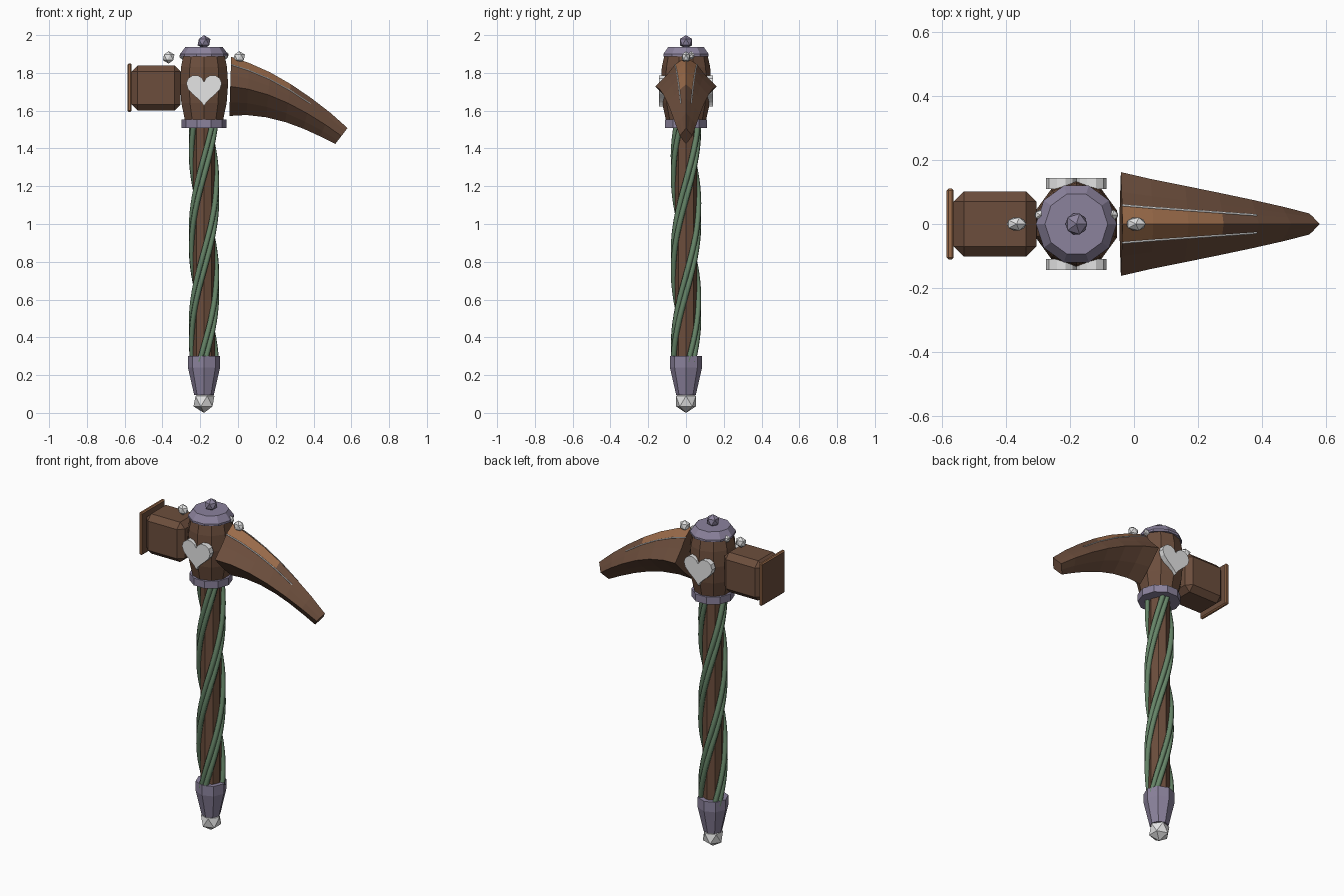
import bpy, bmesh, math
from mathutils import Matrix, Vector

if "Cube" in bpy.data.objects:
    bpy.data.objects.remove(bpy.data.objects["Cube"])

AXIS = -0.18  # x of the handle's centre line


def material(name, rgb):
    m = bpy.data.materials.new(name)
    m.use_nodes = True
    m.diffuse_color = (*rgb, 1)
    m.node_tree.nodes["Principled BSDF"].inputs["Base Color"].default_value = (*rgb, 1)
    return m


wood = material("brown wood", (0.15, 0.076, 0.046))
copper = material("light copper brown", (0.32, 0.145, 0.067))
metal = material("purple grey metal", (0.26, 0.225, 0.335))
vine_green = material("vine green", (0.13, 0.23, 0.135))
silver = material("silver", (0.78, 0.78, 0.78))


def finish(name, bm, *mats):
    bmesh.ops.recalc_face_normals(bm, faces=bm.faces)
    me = bpy.data.meshes.new(name)
    bm.to_mesh(me)
    bm.free()
    for m in mats:
        me.materials.append(m)
    ob = bpy.data.objects.new(name, me)
    bpy.context.collection.objects.link(ob)
    return ob


def loft(bm, rings):
    """Skin a list of point rings and cap both ends."""
    loops = [[bm.verts.new(p) for p in ring] for ring in rings]
    n = len(loops[0])
    faces = []
    for a, b in zip(loops, loops[1:]):
        for i in range(n):
            j = (i + 1) % n
            faces.append((i, bm.faces.new((a[i], a[j], b[j], b[i]))))
    bm.faces.new(loops[0])
    bm.faces.new(loops[-1])
    return faces


def turned(name, profile, sides, mat, turn=0.0):
    """Faceted turned part from (radius, height) pairs."""
    bm = bmesh.new()
    angles = [math.tau * (i + turn) / sides for i in range(sides)]
    loft(bm, [[(AXIS + r * math.cos(a), r * math.sin(a), z) for a in angles]
              for r, z in profile])
    return finish(name, bm, mat)


def gem(name, centre, scale, mat):
    bm = bmesh.new()
    bmesh.ops.create_icosphere(bm, subdivisions=1, radius=1,
                               matrix=Matrix.LocRotScale(Vector(centre), None, Vector(scale)))
    return finish(name, bm, mat)


def beveled_box(centre, size, bevel):
    bm = bmesh.new()
    bmesh.ops.create_cube(bm, size=1, matrix=Matrix.LocRotScale(Vector(centre), None, Vector(size)))
    bmesh.ops.bevel(bm, geom=bm.edges[:], offset=bevel, segments=1, affect='EDGES')
    return bm


def tube(name, points, radius, mat):
    cu = bpy.data.curves.new(name, 'CURVE')
    cu.dimensions = '3D'
    cu.bevel_depth = radius
    cu.bevel_resolution = 1
    cu.use_fill_caps = True
    sp = cu.splines.new('POLY')
    sp.points.add(len(points) - 1)
    for p, co in zip(sp.points, points):
        p.co = (*co, 1)
    cu.materials.append(mat)
    bpy.context.collection.objects.link(bpy.data.objects.new(name, cu))


# Handle, ferrule, barrel and collars
turned("handle", [(0.058, 0.2), (0.058, 1.56)], 8, wood)
turned("ferrule", [(0.052, 0.095), (0.085, 0.24), (0.085, 0.3), (0.06, 0.3)], 8, metal)
turned("head_barrel", [(0.104, 1.54), (0.126, 1.64), (0.134, 1.74), (0.128, 1.83), (0.114, 1.895)],
       10, wood, 0.5)
turned("lower_collar", [(0.118, 1.508), (0.118, 1.552)], 10, metal)
turned("top_cap", [(0.126, 1.888), (0.126, 1.9), (0.098, 1.938)], 10, metal)

# Gems and studs
gem("top_knob", (AXIS, 0, 1.963), (0.038, 0.038, 0.037), metal)
gem("pommel_gem", (AXIS, 0, 0.062), (0.062, 0.062, 0.062), silver)
for name, x, side in (("hammer", -0.367, -1), ("claw", 0.006, 1)):
    gem(name + "_stud", (x, 0, 1.882), (0.034, 0.024, 0.033), silver)
    gem(name + "_cap_stud", (AXIS + side * 0.112, 0.028, 1.892), (0.021, 0.018, 0.022), silver)

# Three twin-stemmed vines wound around the handle
for k in range(3):
    for stem, offset in (("a", -0.21), ("b", 0.21)):
        path = []
        for i in range(31):
            z = 0.27 + 1.26 * i / 30
            a = math.tau * ((z - 1.18) / 1.5 + k / 3) + offset
            path.append((AXIS + 0.066 * math.cos(a), 0.066 * math.sin(a), z))
        tube(f"vine_{k + 1}{stem}", path, 0.015, vine_green)

# Hammer block, and its striking plate with a lighter rim
finish("hammer_block", beveled_box((-0.434, 0, 1.72), (0.258, 0.204, 0.24), 0.032), wood)
bm = beveled_box((-0.574, 0, 1.722), (0.022, 0.222, 0.256), 0.006)
for face in bm.faces:
    face.material_index = 0 if abs(face.normal.x) > 0.9 else 1
finish("hammer_plate", bm, wood, copper)

# Heart badges on both sides
for name, side in (("front_heart", -1), ("back_heart", 1)):
    bm = bmesh.new()
    outline = []
    for i in range(24):
        t = math.tau * i / 24
        h = 13 * math.cos(t) - 5 * math.cos(2 * t) - 2 * math.cos(3 * t) - math.cos(4 * t)
        outline.append((AXIS + 0.094 * math.sin(t) ** 3, 1.72 + 0.0058 * h))
    loft(bm, [[(x, side * y, z) for x, z in outline] for y in (0.11, 0.143)])
    finish(name, bm, silver)

# Curved claw: x, z of the top ridge, then x, z of the bottom ridge
stations = [(-0.036, 1.885, -0.046, 1.572), (0.06, 1.852, 0.045, 1.577),
            (0.17, 1.803, 0.15, 1.565), (0.28, 1.74, 0.25, 1.54),
            (0.39, 1.665, 0.345, 1.505), (0.49, 1.588, 0.435, 1.464),
            (0.58, 1.508, 0.515, 1.424)]
rings = []
for i, (xt, zt, xb, zb) in enumerate(stations):
    top, bottom = Vector((xt, 0, zt)), Vector((xb, 0, zb))
    f = i / (len(stations) - 1)
    w = 0.162 + (0.033 - 0.162) * f

    def at(y, drop):
        return top.lerp(bottom, drop) + Vector((0, y * w, 0))

    shoulder = 0.13 + 0.06 * f
    rings.append([at(0, 0), at(0.36, shoulder), at(0.62, 0.3), at(1, 0.5), at(0.5, 0.77),
                  at(0, 1), at(-0.5, 0.77), at(-1, 0.5), at(-0.62, 0.3), at(-0.36, shoulder)])
bm = bmesh.new()
for strip, face in loft(bm, rings):
    if strip in (0, 9) and face.calc_center_median().x < 0.3:
        face.material_index = 1
finish("claw", bm, wood, copper)

# Thin pale trim along both shoulders of the claw
for name, corner in (("back_claw_trim", 1), ("front_claw_trim", 9)):
    tube(name, [ring[corner] for ring in rings[:5]], 0.0035, silver)
